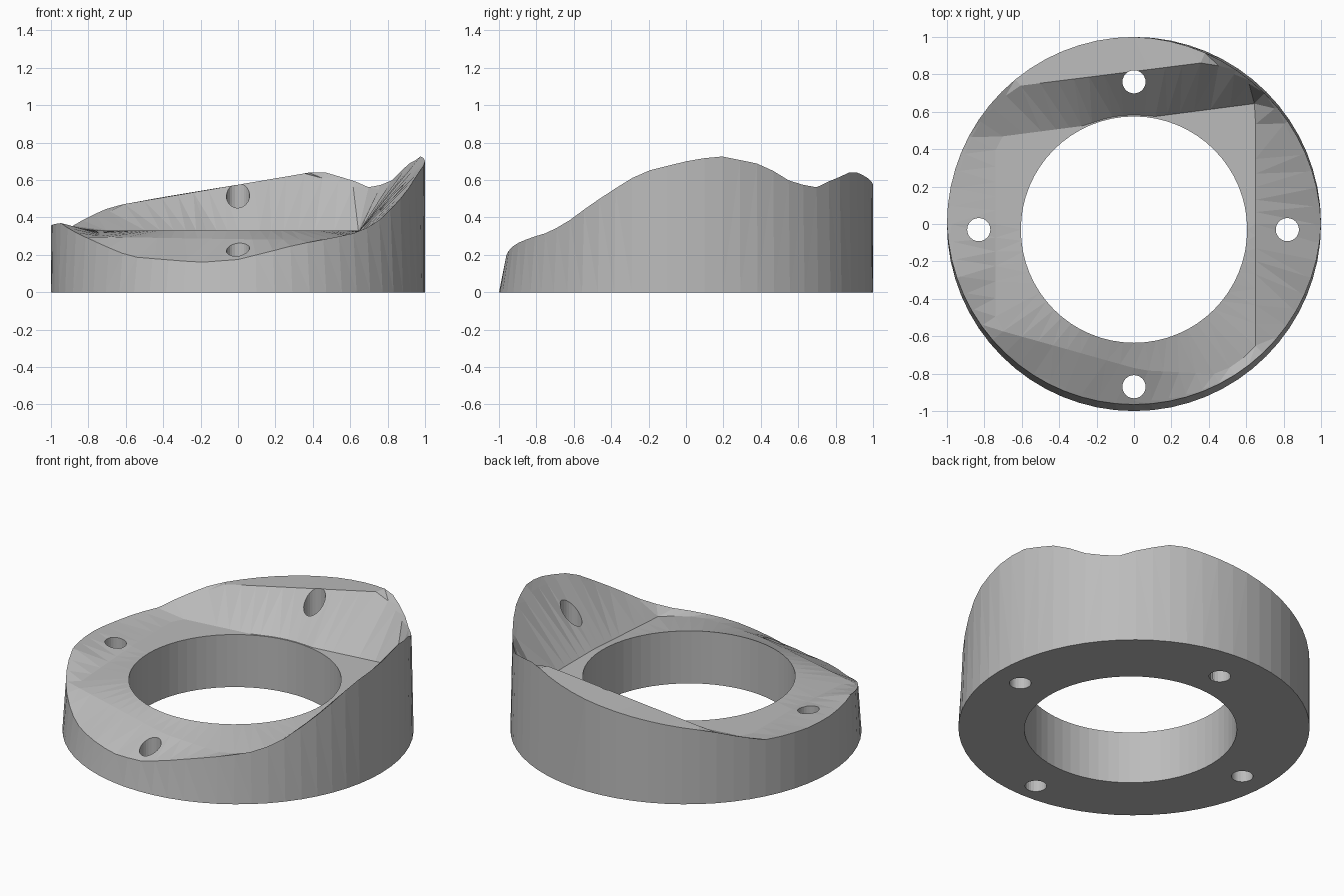
import bpy, bmesh
from math import sin, cos, radians, tau

cube = bpy.data.objects.get("Cube")
if cube:
    bpy.data.objects.remove(cube)

STEPS = 64
INNER_RADIUS = 0.605
INNER_SHIFT = -0.03
FLOOR = 0.33

# Height of the outer rim by angle in degrees, counter-clockwise from +x
RIM = [(0, .7), (10, .73), (25, .68), (33, .6), (37, .59), (43, .55), (50, .59),
       (64, .65), (90, .575), (106, .53), (133, .455), (152, .355), (170, .35),
       (197, .37), (217, .28), (234, .19), (258, .16), (270, .175), (289, .255),
       (311, .32), (319, .37), (330, .48), (340, .58), (346, .64), (360, .7)]


def rim_height(degrees):
    for (a, low), (b, high) in zip(RIM, RIM[1:]):
        if a <= degrees <= b:
            return low + (high - low) * (degrees - a) / (b - a)


def line_radius(t, nx, ny, distance):
    """Distance from the centre, along angle t, to the line nx*x + ny*y = distance."""
    facing = nx * cos(t) + ny * sin(t)
    return distance / facing if facing > 0.05 else 9


def polar(r, t, z):
    return (r * cos(t), r * sin(t), z)


def section(degrees):
    """Closed cross-section of the ring: base, outer wall, crest, crease, inner wall."""
    t = radians(degrees)
    s, c = sin(t), cos(t)
    rim_r = 1 - 0.035 * max(0, -s) - 0.025 * max(0, s) * max(0, c)
    rim_z = rim_height(degrees)
    inner = (INNER_RADIUS * c, INNER_RADIUS * s + INNER_SHIFT)

    # Straight creases where the middle floor meets the four slopes
    crease_r = min(line_radius(t, 1, 0, .65), line_radius(t, -1, 0, .74),
                   line_radius(t, -.13, 1, .56), line_radius(t, -.28, -1, .77),
                   line_radius(t, -.05, -1, .78), 0.95 * rim_r)
    crease_r = max(crease_r, INNER_RADIUS + INNER_SHIFT * s + 0.008)
    crease_z = FLOOR - 0.06 * max(0, -crease_r * s)

    # Straight crest along the back, otherwise a point on the slope
    crest_r = line_radius(t, -.126, 1, .816)
    if crest_r < 0.99 * rim_r:
        crest_z = 0.575 + 0.17 * crest_r * c
    else:
        crest_r = crease_r + 0.9 * (rim_r - crease_r)
        crest_z = crease_z + 0.9 * (rim_z - crease_z)

    return [(*inner, 0), polar(1, t, 0), polar(rim_r, t, rim_z),
            polar(crest_r, t, crest_z), polar(crease_r, t, crease_z), (*inner, FLOOR)]


# Ring body lofted from the cross-sections
bm = bmesh.new()
loops = [[bm.verts.new(p) for p in section(360 * i / STEPS)] for i in range(STEPS)]
for i, loop in enumerate(loops):
    after = loops[(i + 1) % STEPS]
    for j in range(len(loop)):
        k = (j + 1) % len(loop)
        bm.faces.new((loop[j], after[j], after[k], loop[k]))
bmesh.ops.triangulate(bm, faces=[f for f in bm.faces if f.calc_center_median().z > 0])
bmesh.ops.recalc_face_normals(bm, faces=bm.faces)
mesh = bpy.data.meshes.new("ring_body")
bm.to_mesh(mesh)
bm.free()
ring = bpy.data.objects.new("ring_body", mesh)
bpy.context.collection.objects.link(ring)

grey = bpy.data.materials.new("plain grey")
grey.use_nodes = True
grey.diffuse_color = (0.5, 0.5, 0.5, 1)
grey.node_tree.nodes["Principled BSDF"].inputs["Base Color"].default_value = grey.diffuse_color
mesh.materials.append(grey)

# Four vertical bolt holes
for x, y in [(0, .76), (0, -.87), (.82, -.03), (-.83, -.03)]:
    bpy.ops.mesh.primitive_cylinder_add(vertices=24, radius=0.062, depth=3, location=(x, y, 0))
    cutter = bpy.context.object
    cutter.name = "bolt_hole_cutter"
    cutter.hide_render = True
    cutter.data.materials.append(grey)
    cut = ring.modifiers.new("bolt_hole", 'BOOLEAN')
    cut.operation = 'DIFFERENCE'
    cut.solver = 'EXACT'
    cut.object = cutter
    bpy.context.view_layer.objects.active = ring
    bpy.ops.object.modifier_apply(modifier=cut.name)
    bpy.data.objects.remove(cutter)
